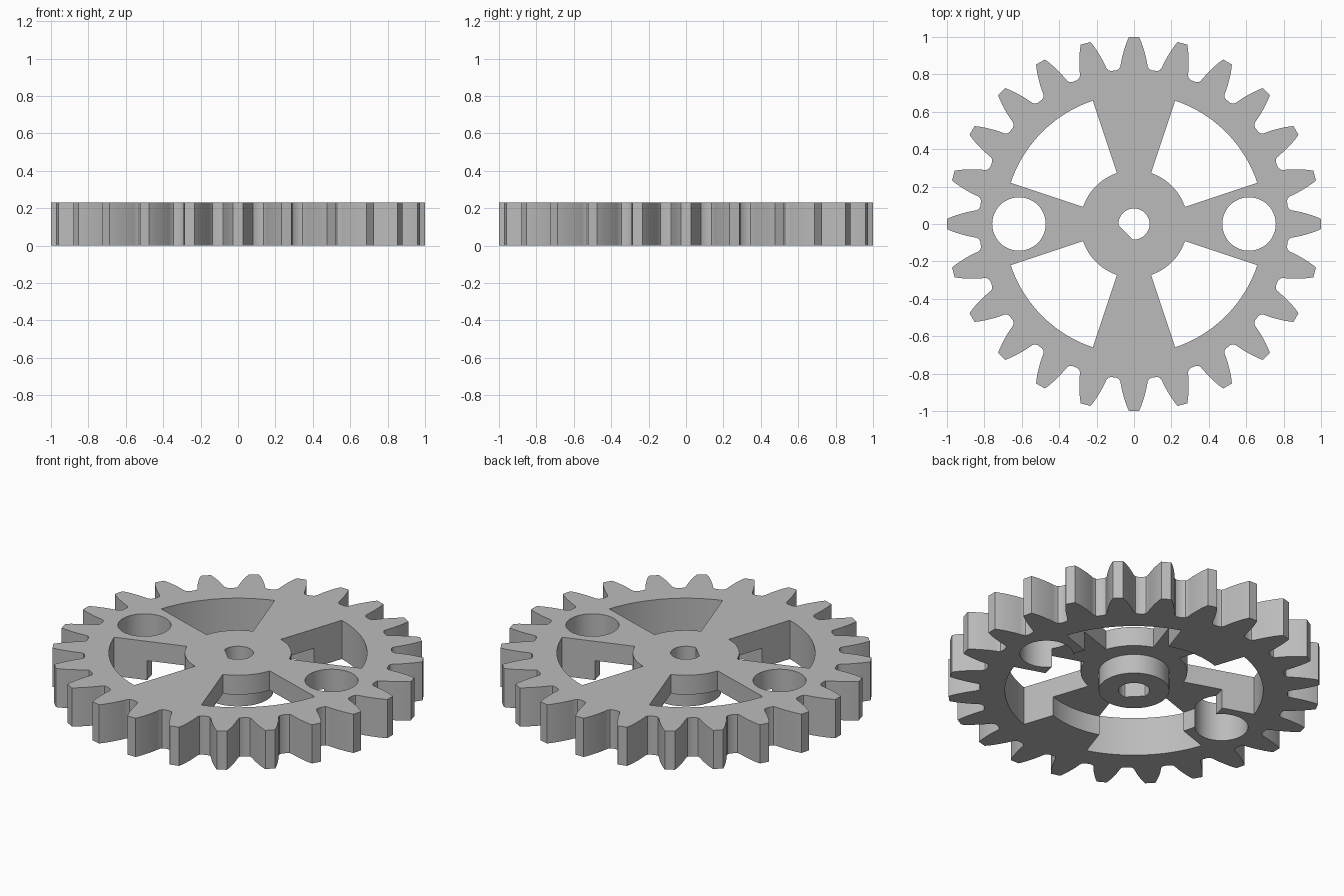
import bpy, bmesh
from math import sin, cos, pi, radians, hypot, atan2

cube = bpy.data.objects.get("Cube")
if cube:
    bpy.data.objects.remove(cube)

HEIGHT = 0.23
TEETH = 24

steel = bpy.data.materials.new("plain grey")
steel.use_nodes = True
grey = (0.5, 0.5, 0.5, 1)
steel.diffuse_color = grey
steel.node_tree.nodes["Principled BSDF"].inputs["Base Color"].default_value = grey


def arc(radius, start, end, steps, cx=0, cy=0):
    """Points along an arc, angles in degrees."""
    angles = [radians(start + (end - start) * i / steps) for i in range(steps + 1)]
    return [(cx + radius * cos(a), cy + radius * sin(a)) for a in angles]


def prisms(name, outlines, z0, z1):
    """One mesh object made of extruded outlines."""
    bm = bmesh.new()
    for outline in outlines:
        face = bm.faces.new([bm.verts.new((x, y, z0)) for x, y in outline])
        top = bmesh.ops.extrude_face_region(bm, geom=[face])["geom"]
        moved = [v for v in top if isinstance(v, bmesh.types.BMVert)]
        bmesh.ops.translate(bm, verts=moved, vec=(0, 0, z1 - z0))
    bmesh.ops.recalc_face_normals(bm, faces=bm.faces)
    mesh = bpy.data.meshes.new(name)
    bm.to_mesh(mesh)
    bm.free()
    obj = bpy.data.objects.new(name, mesh)
    bpy.context.collection.objects.link(obj)
    return obj


def cut(body, cutter):
    """Subtract the cutter from the body and discard it."""
    cutter.hide_render = True
    mod = body.modifiers.new("cut", 'BOOLEAN')
    mod.operation = 'DIFFERENCE'
    mod.solver = 'EXACT'
    mod.object = cutter
    bpy.context.view_layer.objects.active = body
    bpy.ops.object.modifier_apply(modifier=mod.name)
    bpy.data.objects.remove(cutter)


# Toothed blank: half a tooth as (distance out, half width), mirrored and repeated
flank = [(0.822, 0.093), (0.829, 0.08), (0.843, 0.073), (0.86, 0.07),
         (0.89, 0.064), (0.92, 0.056), (0.95, 0.047), (0.975, 0.038), (1.0, 0.027)]
tooth = [(d, -w) for d, w in flank] + [(d, w) for d, w in reversed(flank)]
rim = []
for i in range(TEETH):
    turn = 2 * pi * i / TEETH
    for x, y in tooth:
        r, a = hypot(x, y), atan2(y, x) + turn
        rim.append((r * cos(a), r * sin(a)))
gear = prisms("gear_wheel", [rim], 0, HEIGHT)

# Ring-shaped pocket under the spokes, leaving the hub boss standing
pocket = prisms("pocket_cutter", [arc(0.51, 0, 357, 119)], -0.1, HEIGHT / 2)
boss = prisms("boss_cutter", [arc(0.19, 0, 355, 71)], -0.2, HEIGHT)
cut(pocket, boss)
cut(gear, pocket)

# Four windows between the spokes, two round holes and the flat-sided bore
openings = [arc(0.695, q + 18.5, q + 71.5, 24) + arc(0.287, q + 71.5, q + 18.5, 16)
            for q in range(0, 360, 90)]
openings += [arc(0.143, 0, 352.5, 47, cx=side * 0.615) for side in (-1, 1)]
openings.append(arc(0.083, -95, 185, 40))
cut(gear, prisms("opening_cutter", openings, -0.1, HEIGHT + 0.1))

# Finish
gear.data.materials.clear()
gear.data.materials.append(steel)
bpy.ops.object.select_all(action='DESELECT')
gear.select_set(True)
bpy.context.view_layer.objects.active = gear
bpy.ops.object.shade_smooth_by_angle(angle=radians(28))
